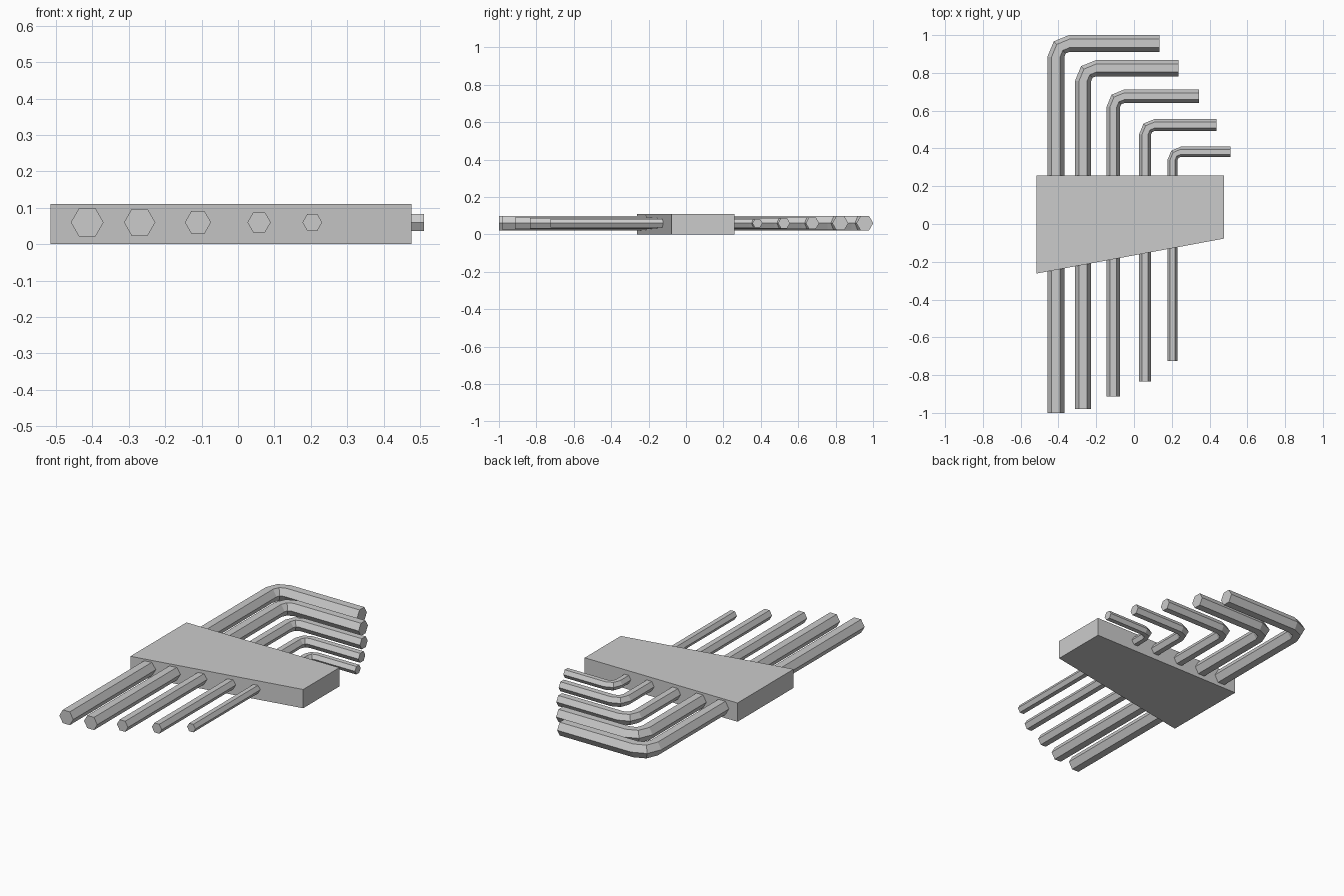
import bpy, bmesh
from math import cos, sin, pi

if "Cube" in bpy.data.objects:
    bpy.data.objects.remove(bpy.data.objects["Cube"], do_unlink=True)

steel = bpy.data.materials.new("light grey")
steel.use_nodes = True
GREY = (0.6, 0.6, 0.6, 1)
steel.diffuse_color = GREY
steel.node_tree.nodes["Principled BSDF"].inputs["Base Color"].default_value = GREY


def finish(bm, name):
    bmesh.ops.recalc_face_normals(bm, faces=bm.faces)
    mesh = bpy.data.meshes.new(name)
    bm.to_mesh(mesh)
    bm.free()
    mesh.materials.append(steel)
    obj = bpy.data.objects.new(name, mesh)
    bpy.context.collection.objects.link(obj)
    return obj


# Tapered block that holds the keys
def holder(outline, height):
    bm = bmesh.new()
    base = bm.faces.new([bm.verts.new((x, y, 0)) for x, y in outline])
    top = bmesh.ops.extrude_face_region(bm, geom=[base])["geom"]
    moved = [v for v in top if isinstance(v, bmesh.types.BMVert)]
    bmesh.ops.translate(bm, verts=moved, vec=(0, 0, height))
    if base.is_valid is False or not any(
            all(v.co.z == 0 for v in f.verts) for f in bm.faces):
        bm.faces.new([v for v in bm.verts if v.co.z == 0])
    finish(bm, "holder")


# L-shaped hexagonal key: straight shank, two-step bend, short arm
def hex_key(name, x, r, y_tip, y_arm, x_end, z=0.06, steps=2):
    bend = 1.6 * r
    cx, cy = x + bend, y_arm - bend
    # each station: point on the path and direction across it
    stations = [(x, y_tip, -1, 0)]
    for i in range(steps + 1):
        a = pi - i * pi / 2 / steps
        stations.append((cx + bend * cos(a), cy + bend * sin(a), cos(a), sin(a)))
    stations.append((x_end, y_arm, 0, 1))

    bm = bmesh.new()
    rings = []
    for px, py, nx, ny in stations:
        ring = []
        for k in range(6):
            u, w = r * cos(k * pi / 3), r * sin(k * pi / 3)
            ring.append(bm.verts.new((px + nx * u, py + ny * u, z + w)))
        rings.append(ring)
    for a, b in zip(rings, rings[1:]):
        for k in range(6):
            n = (k + 1) % 6
            bm.faces.new((a[k], a[n], b[n], b[k]))
    bm.faces.new(rings[0])
    bm.faces.new(rings[-1])
    finish(bm, name)


holder([(-0.515, -0.262), (0.477, -0.077), (0.477, 0.258), (-0.515, 0.258)], 0.11)

# Keys from largest to smallest: x, radius, tip y, arm y, arm end x
keys = [
    (-0.414, 0.045, -1.0, 0.956, 0.135),
    (-0.27, 0.043, -0.98, 0.825, 0.235),
    (-0.11, 0.036, -0.914, 0.676, 0.343),
    (0.058, 0.032, -0.835, 0.524, 0.437),
    (0.204, 0.027, -0.725, 0.382, 0.51),
]
for i, key in enumerate(keys, 1):
    hex_key(f"hex_key_{i}", *key)
